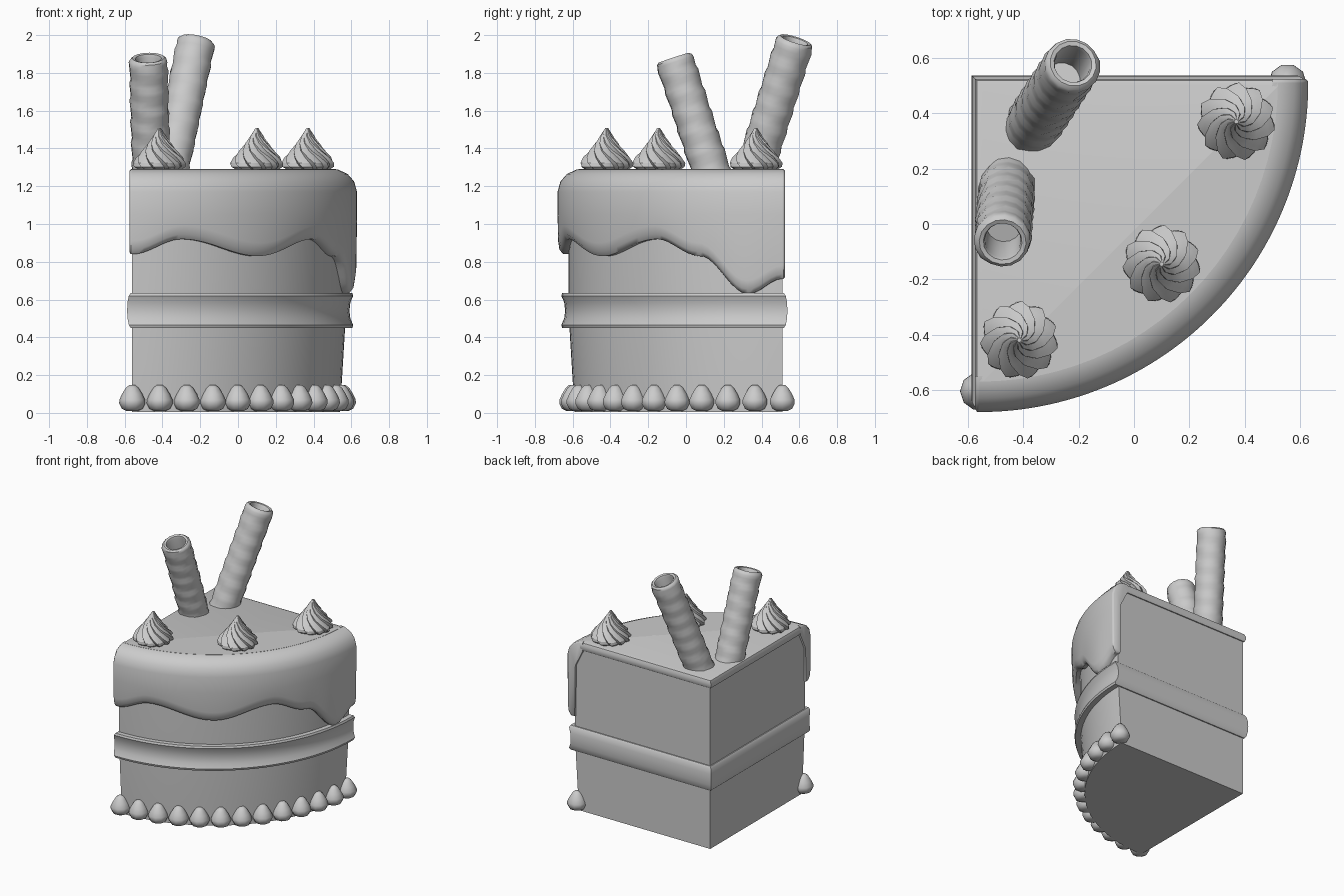
import bpy, bmesh, math
from math import sin, cos, pi, radians
from mathutils import Vector

if "Cube" in bpy.data.objects:
    bpy.data.objects.remove(bpy.data.objects["Cube"])

GREY = (0.6, 0.6, 0.6, 1)
mat = bpy.data.materials.new("plain grey")
mat.use_nodes = True
mat.diffuse_color = GREY
mat.node_tree.nodes["Principled BSDF"].inputs["Base Color"].default_value = GREY

CX, CY = -0.56, 0.51      # pointed corner of the slice


def loft(name, rings, angle=35):
    """Join equal-length closed rings into a capped solid."""
    bm = bmesh.new()
    rows = [[bm.verts.new(p) for p in ring] for ring in rings]
    n = len(rows[0])
    for a, b in zip(rows, rows[1:]):
        for i in range(n):
            j = (i + 1) % n
            bm.faces.new((a[i], a[j], b[j], b[i]))
    bm.faces.new(rows[0])
    bm.faces.new(rows[-1])
    bmesh.ops.recalc_face_normals(bm, faces=bm.faces)
    for f in bm.faces:
        f.smooth = True
    me = bpy.data.meshes.new(name)
    bm.to_mesh(me)
    bm.free()
    me.set_sharp_from_angle(angle=radians(angle))
    me.materials.append(mat)
    ob = bpy.data.objects.new(name, me)
    bpy.context.collection.objects.link(ob)
    return ob


def polar(phi, r, z):
    return (CX + r * cos(phi), CY - r * sin(phi), z)


def wedge_ring(f, r, z, steps=24):
    """Quarter-circle outline whose flat sides are pushed out by f."""
    arc = [polar(pi / 2 * i / steps, r, z) for i in range(steps + 1)]
    return [(CX - f, CY + f, z), (CX + r, CY + f, z)] + arc + [(CX - f, CY - r, z)]


def wedge(name, profile):
    return loft(name, [wedge_ring(*p) for p in profile])


def round_ring(r, z, n):
    return [(r * cos(2 * pi * i / n), r * sin(2 * pi * i / n), z) for i in range(n)]


# Sponge body, cream band and icing top
wedge("cake_body", [(0, 1.10, 0.005), (0, 1.13, 0.5), (0, 1.135, 1.25)])
wedge("cream_band", [(-0.02, 1.10, 0.45), (0.008, 1.165, 0.45), (0.018, 1.17, 0.465),
                     (0.025, 1.155, 0.50), (0.027, 1.15, 0.54), (0.025, 1.155, 0.585),
                     (0.018, 1.17, 0.62), (0.008, 1.165, 0.635), (-0.02, 1.10, 0.635)])
wedge("icing_top", [(-0.01, 1.08, 1.225), (0.008, 1.08, 1.225), (0.015, 1.08, 1.24),
                    (0.015, 1.08, 1.265), (0.008, 1.08, 1.283), (-0.012, 1.08, 1.29)])

# Icing curtain with a wavy dripping hem: (angle, hem height)
HEM = [(0, 0.71), (9, 0.63), (22, 0.83), (35, 0.92), (55, 0.83), (77, 0.92), (90, 0.84)]


def hem(deg):
    for (a, za), (b, zb) in zip(HEM, HEM[1:]):
        if deg <= b:
            t = (deg - a) / (b - a)
            return za + (zb - za) * (1 - cos(pi * t)) / 2
    return HEM[-1][1]


def curtain_ring(deg, push=0.0, shrink=0.0):
    zb, s = hem(deg) + shrink, shrink
    prof = [(1.06, 1.29 - s), (1.09, 1.288 - s), (1.14, 1.265 - s), (1.175 - s, 1.225 - s),
            (1.19 - s, 1.17), (1.19 - s, 1.05), (1.187 - s, zb + 0.07),
            (1.18 - s, zb + 0.025), (1.16 - s, zb), (1.125, zb), (1.12, 1.1), (1.06, 1.22)]
    a = radians(deg)
    out = Vector((-sin(a), cos(a), 0)) if push else Vector()   # across the flat side
    dy = out.copy()
    if push and deg > 45:
        dy = -dy * -1
    side = Vector((0, 1, 0)) if deg < 45 else Vector((-1, 0, 0))
    return [Vector(polar(a, r, z)) + side * push for r, z in prof]


rings = [curtain_ring(0, 0.015, 0.01), curtain_ring(0, 0.006)]
rings += [curtain_ring(d * 1.5) for d in range(61)]
rings += [curtain_ring(90, 0.006), curtain_ring(90, 0.015, 0.01)]
loft("icing_drip", rings, 50)

# Piped beads around the curved foot
BEAD = [(0.03, 0.01), (0.055, 0.022), (0.069, 0.05), (0.068, 0.07),
        (0.054, 0.1), (0.034, 0.132), (0.015, 0.148)]
for i in range(13):
    bead = loft(f"foot_bead_{i + 1}", [round_ring(r, z, 10) for r, z in BEAD], 60)
    bead.location = polar(radians(7.5 * i), 1.115, 0)

# Swirled cream peaks
LOBES, PER = 11, 4
SWIRL = [(0.115, 0, 0), (0.138, 0.015, 5), (0.142, 0.035, 12), (0.125, 0.065, 25),
         (0.094, 0.1, 45), (0.062, 0.14, 70), (0.035, 0.178, 95), (0.008, 0.22, 120)]


def swirl_ring(r, z, twist):
    n = LOBES * PER
    return [((r * (1 - 0.2 * (i % PER) / PER)) * cos(2 * pi * i / n - radians(twist)),
             (r * (1 - 0.2 * (i % PER) / PER)) * sin(2 * pi * i / n - radians(twist)), z)
            for i in range(n)]


for i, (x, y) in enumerate([(-0.415, -0.42), (0.1, -0.145), (0.37, 0.37)]):
    peak = loft(f"cream_peak_{i + 1}", [swirl_ring(*p) for p in SWIRL], 25)
    peak.location = (x, y, 1.288)


# Hollow rolled wafers with a slight spiral wrap
def wafer(name, base, top):
    base, top = Vector(base), Vector(top)
    length, n, rows = (top - base).length, 16, 28
    rings = []
    for k in range(rows + 1):
        z = -0.06 + (length + 0.035) * k / rows
        ring = []
        for i in range(n):
            wrap = (i / n + z * 9) % 1
            r = 0.097 + 0.009 * wrap
            ring.append((r * cos(2 * pi * i / n), r * sin(2 * pi * i / n), z))
        rings.append(ring)
    for r, z in [(0.097, -0.01), (0.085, 0), (0.07, -0.004), (0.065, -0.02), (0.065, -0.2)]:
        rings.append(round_ring(r, length + z, n))
    ob = loft(name, rings, 40)
    ob.location = base
    ob.rotation_mode = "QUATERNION"
    ob.rotation_quaternion = (top - base).to_track_quat("Z", "Y")


wafer("wafer_roll_front", (-0.46, 0.13, 1.29), (-0.475, -0.065, 1.88))
wafer("wafer_roll_back", (-0.36, 0.365, 1.29), (-0.22, 0.58, 1.975))
